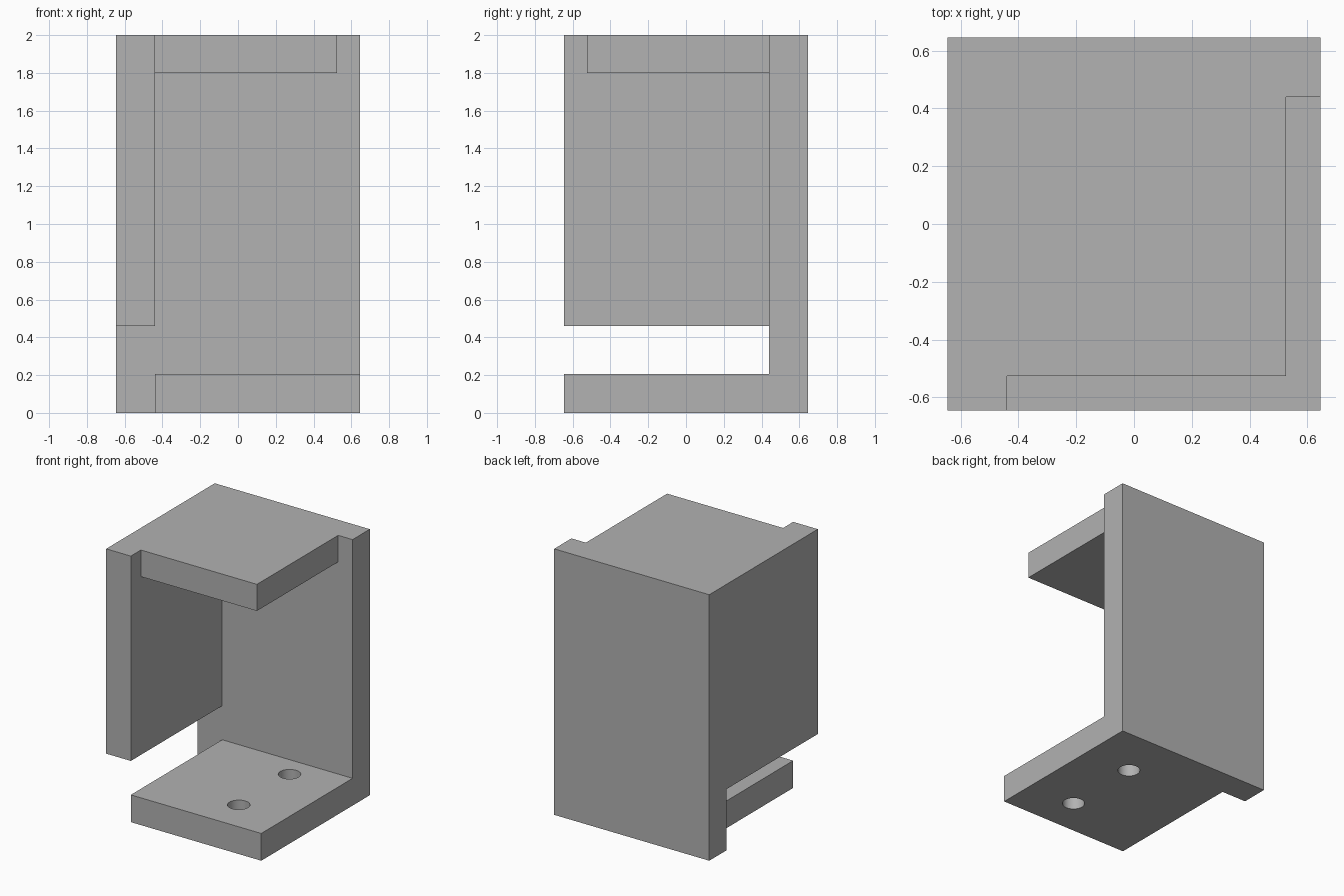
import bpy
from mathutils import Vector

if "Cube" in bpy.data.objects:
    bpy.data.objects.remove(bpy.data.objects["Cube"], do_unlink=True)

# Single grey material
grey = bpy.data.materials.new("plain grey")
grey.use_nodes = True
colour = (0.445, 0.445, 0.445, 1)
grey.diffuse_color = colour
grey.node_tree.nodes["Principled BSDF"].inputs["Base Color"].default_value = colour

HALF = 0.645      # half the footprint
INNER = 0.44      # inner face of the back and side walls
LIP = 0.525       # inset edges of the top plate
HEIGHT = 2.0
THICK = 0.2


def box(name, low, high):
    low, high = Vector(low), Vector(high)
    bpy.ops.mesh.primitive_cube_add(size=1, location=(low + high) / 2)
    obj = bpy.context.object
    obj.name = name
    obj.scale = high - low
    bpy.ops.object.transform_apply(location=True, rotation=False, scale=True)
    obj.data.materials.append(grey)
    return obj


def combine(target, other, operation):
    """Apply a boolean to the target and remove the helper."""
    other.hide_render = True
    mod = target.modifiers.new(operation.lower(), "BOOLEAN")
    mod.operation = operation
    mod.solver = "EXACT"
    mod.object = other
    bpy.context.view_layer.objects.active = target
    bpy.ops.object.modifier_apply(modifier=mod.name)
    bpy.data.objects.remove(other, do_unlink=True)


# Walls and plates, overlapping so they fuse into one solid
bracket = box("bracket", (-HALF, INNER, 0), (HALF, HALF, HEIGHT))
side_wall = box("side_wall", (-HALF, -HALF, 0.46), (-INNER, HALF, HEIGHT))
top_plate = box("top_plate", (-HALF + 0.1, -LIP, HEIGHT - THICK), (LIP, HALF - 0.1, HEIGHT))
base_plate = box("base_plate", (-INNER, -HALF, 0), (HALF, HALF - 0.1, 0.205))
for part in (side_wall, top_plate, base_plate):
    combine(bracket, part, "UNION")

# Two screw holes through the base
for y in (-0.355, 0.248):
    bpy.ops.mesh.primitive_cylinder_add(vertices=48, radius=0.077, depth=0.6,
                                        location=(0.255, y, 0.1))
    hole = bpy.context.object
    hole.name = "screw_hole_cutter"
    hole.data.materials.append(grey)
    combine(bracket, hole, "DIFFERENCE")

# Smooth hole walls, keep the corners sharp
bpy.ops.object.select_all(action="DESELECT")
bracket.select_set(True)
bpy.context.view_layer.objects.active = bracket
bpy.ops.object.shade_smooth_by_angle()
